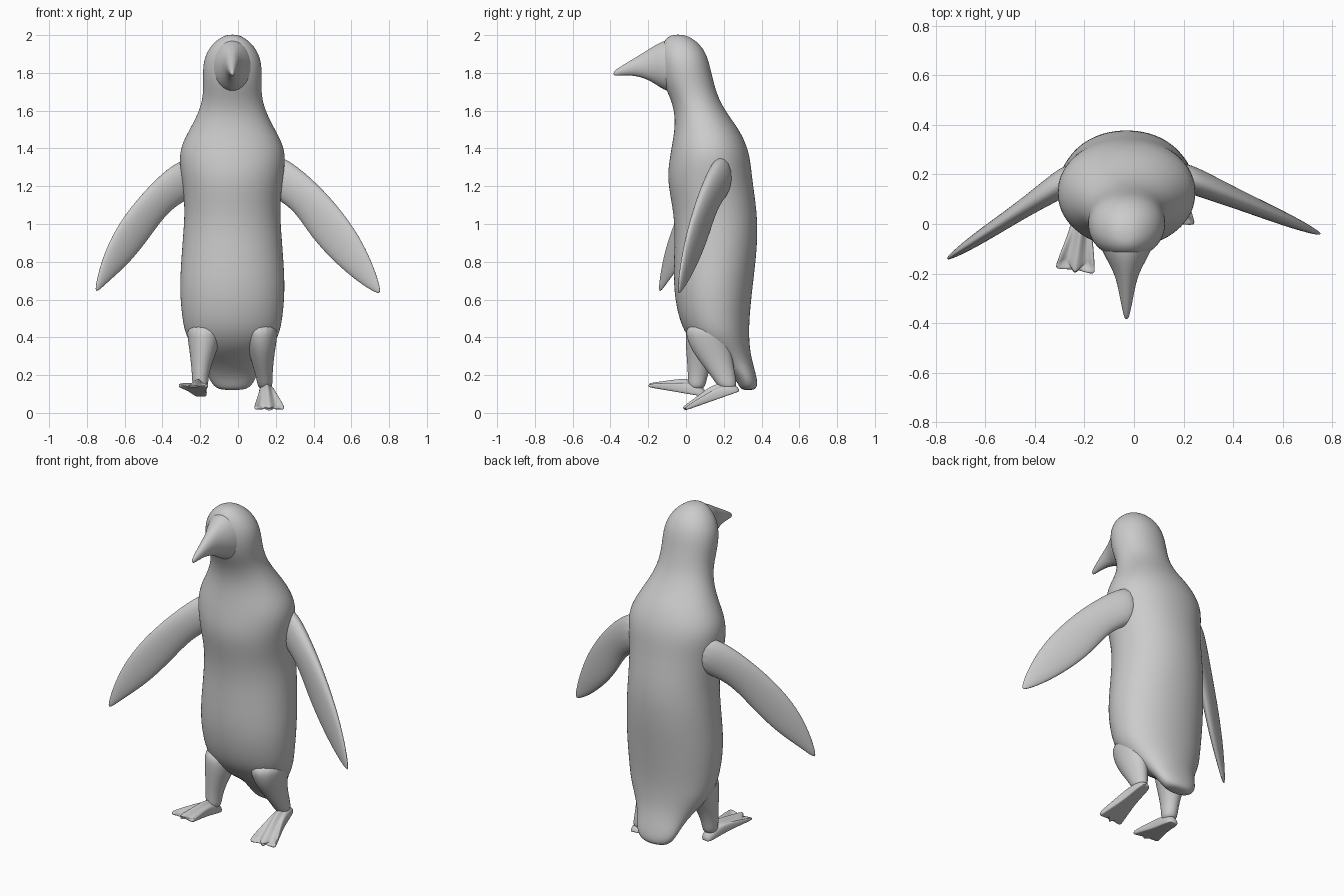
import bpy, math
from mathutils import Vector

CX = -0.03  # centre line of the bird


def skin(name, rings, levels=2):
    """Bridge a list of equal-length point rings into a smooth closed surface."""
    n = len(rings[0])
    verts = [p for r in rings for p in r]
    faces = [(i * n + j, i * n + (j + 1) % n, (i + 1) * n + (j + 1) % n, (i + 1) * n + j)
             for i in range(len(rings) - 1) for j in range(n)]
    faces += [tuple(range(n))[::-1], tuple(range(len(verts) - n, len(verts)))]
    me = bpy.data.meshes.new(name)
    me.from_pydata(verts, [], faces)
    ob = bpy.data.objects.new(name, me)
    bpy.context.collection.objects.link(ob)
    me.shade_smooth()
    # consistent outward normals
    import bmesh
    bm = bmesh.new()
    bm.from_mesh(me)
    bmesh.ops.recalc_face_normals(bm, faces=bm.faces)
    bm.to_mesh(me)
    bm.free()
    mod = ob.modifiers.new("Smooth", 'SUBSURF')
    mod.levels = mod.render_levels = levels
    return ob


def oval(c, u, v, n=24, e=2.0):
    """Superellipse ring around c with half-axes u and v."""
    c, u, v = Vector(c), Vector(u), Vector(v)
    pts = []
    for i in range(n):
        a = 2 * math.pi * i / n
        s, t = math.cos(a), math.sin(a)
        pts.append(c + u * math.copysign(abs(s) ** (2 / e), s)
                   + v * math.copysign(abs(t) ** (2 / e), t))
    return pts


# Body, neck, head and tail: (z, front y, back y, half width)
body = [(0.12, .30, .36, .06), (0.14, .28, .38, .10), (0.19, .255, .375, .13),
        (0.26, .18, .355, .15), (0.33, .07, .34, .20), (0.41, 0, .335, .25),
        (0.50, -.04, .337, .268), (0.65, -.068, .352, .282), (0.81, -.066, .372, .273),
        (0.95, -.06, .382, .262), (1.08, -.07, .376, .253), (1.23, -.102, .353, .268),
        (1.34, -.09, .343, .285), (1.42, -.075, .322, .272), (1.50, -.062, .282, .228),
        (1.58, -.06, .222, .185), (1.66, -.08, .175, .158), (1.74, -.12, .15, .155),
        (1.81, -.135, .133, .158), (1.88, -.14, .117, .150), (1.94, -.13, .085, .118),
        (1.98, -.11, .04, .075), (2.003, -.075, -.01, .03)]
skin("body", [oval((CX, (f + b) / 2, z), (w, 0, 0), (0, (b - f) / 2, 0), e=2.1)
              for z, f, b, w in body])

# Face tapering into the beak: (y, bottom z, top z, half width)
beak = [(-.02, 1.70, 1.97, .13), (-.09, 1.69, 1.985, .110), (-.15, 1.73, 1.957, .078),
        (-.20, 1.762, 1.925, .050), (-.26, 1.783, 1.887, .034), (-.32, 1.787, 1.85, .023),
        (-.365, 1.785, 1.822, .013), (-.384, 1.785, 1.806, .006)]
skin("beak", [oval((CX, y, (b + t) / 2), (w, 0, 0), (0, 0, (t - b) / 2), n=16)
              for y, b, t, w in beak])


def flipper(name, side, edges, x0, y0, slope):
    """Flat wing in an upright plane; edges: (outer x, outer z, inner x, inner z, half thickness)."""
    normal = Vector((side * slope, 1, 0)).normalized()
    rings = []
    for ox, oz, ix, iz, th in edges:
        o = Vector((side * ox, y0 - slope * (ox - x0), oz))
        i = Vector((side * ix, y0 - slope * (ix - x0), iz))
        rings.append(oval((o + i) / 2, (o - i) / 2, normal * th, n=14))
    skin(name, rings)


flipper("right_flipper", -1,
        [(.22, 1.37, .22, 1.15, .06), (.34, 1.325, .285, 1.12, .055),
         (.465, 1.21, .375, 1.06, .040), (.60, 1.055, .462, .935, .033),
         (.692, .895, .57, .795, .027), (.74, .745, .68, .70, .016),
         (.758, .645, .745, .64, .006)], .35, .125, .66)
flipper("left_flipper", 1,
        [(.17, 1.39, .15, 1.16, .06), (.30, 1.325, .225, 1.12, .055),
         (.485, 1.155, .305, 1.06, .042), (.63, .965, .385, .93, .034),
         (.70, .825, .51, .795, .027), (.742, .71, .65, .68, .016),
         (.757, .635, .74, .63, .006)], .31, .145, .42)


# Legs: (z, centre x, centre y, half width, half depth)
legs = {
    "right_leg": [(.48, -.175, .13, .10, .13), (.39, -.178, .11, .09, .115),
                  (.32, -.186, .088, .071, .088), (.25, -.195, .07, .054, .064),
                  (.18, -.20, .06, .043, .05), (.12, -.20, .055, .042, .045)],
    "left_leg": [(.48, .115, .13, .10, .14), (.39, .12, .125, .088, .125),
                 (.32, .126, .14, .070, .105), (.25, .132, .17, .055, .083),
                 (.18, .14, .205, .043, .062), (.12, .145, .225, .038, .045)]}
for name, rows in legs.items():
    skin(name, [oval((x, y, z), (w, 0, 0), (0, d, 0), n=16) for z, x, y, w, d in rows])


def foot(name, heel, toe):
    """Webbed foot with three toes, running from heel to middle toe tip."""
    heel, toe = Vector(heel), Vector(toe)
    fwd = toe - heel
    side = fwd.cross(Vector((0, 0, 1))).normalized()
    up = side.cross(fwd).normalized()
    cols = [-1 + k / 4 for k in range(9)]
    rings = []
    # (along, half width, height)
    for t, w, h in [(0, .022, .02), (.08, .036, .055), (.3, .042, .085), (.5, .052, .07),
                    (.7, .068, .048), (.87, .078, .032), (1, .085, .014)]:
        ring = []
        for top in (1, 0):
            for s in (cols if top else cols[::-1]):
                ridge = 0.5 + 0.5 * math.cos(2 * math.pi * s)   # 1 on toes, 0 on webs
                reach = t - (0.20 * (1 - ridge) + 0.06 * abs(s)) * t ** 4
                round_off = math.sqrt(max(0, 1 - (abs(s) * .93) ** 2))
                full = h * round_off * (1 - t) + h * (.35 + .65 * ridge) * t
                ring.append(heel + fwd * reach + side * (s * w) + up * (full * top))
        rings.append(ring)
    skin(name, rings)


foot("right_foot", (-.195, .105, .085), (-.243, -.225, .142))
foot("left_foot", (.145, .285, .115), (.168, -.038, .002))
